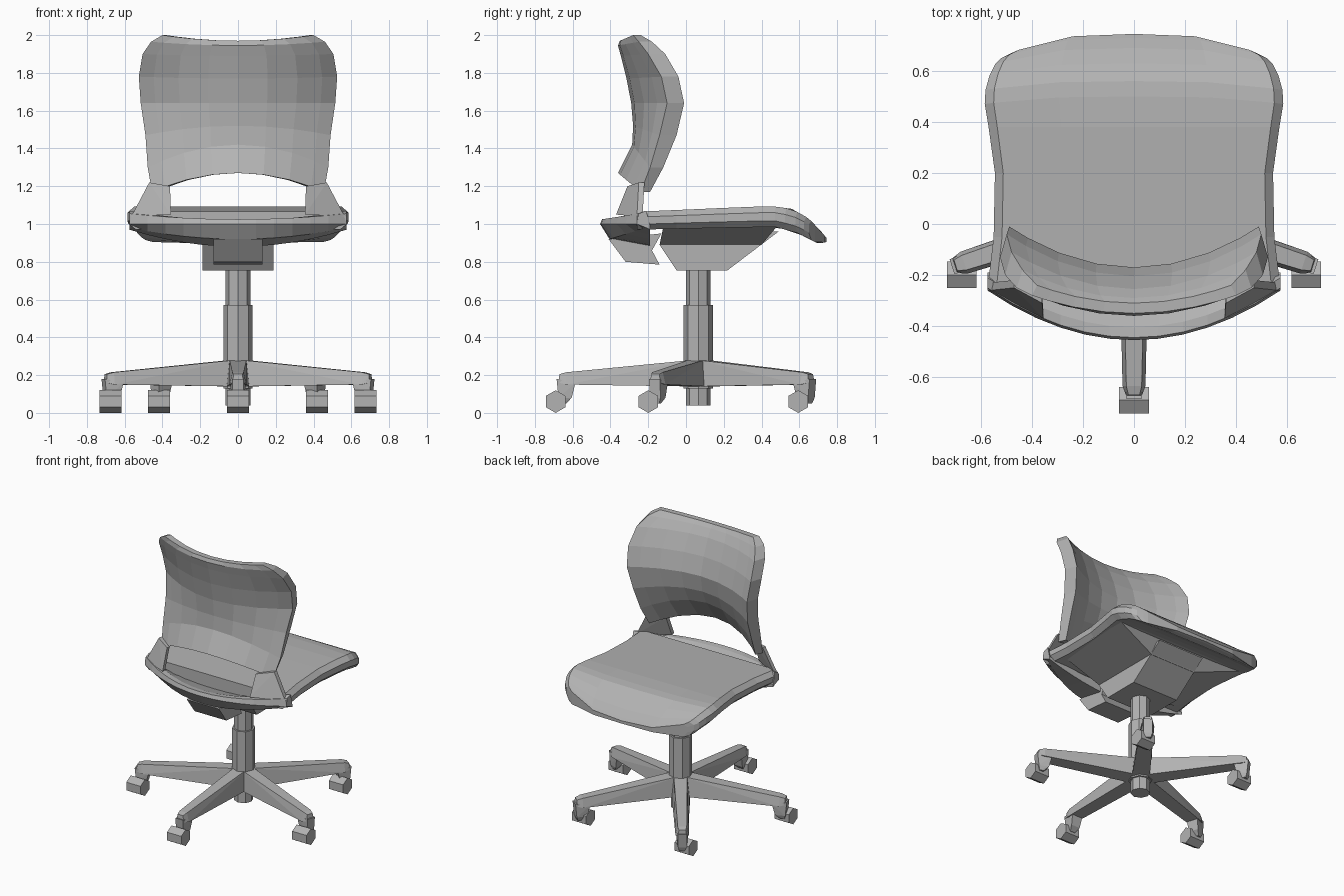
import bpy
import bmesh
from math import sin, cos, radians
from mathutils import Vector

if "Cube" in bpy.data.objects:
    bpy.data.objects.remove(bpy.data.objects["Cube"], do_unlink=True)

GREY = (0.45, 0.45, 0.45, 1.0)
grey = bpy.data.materials.new("plain grey")
grey.use_nodes = True
grey.diffuse_color = GREY
grey.node_tree.nodes["Principled BSDF"].inputs["Base Color"].default_value = GREY

AXIS_Y = 0.065  # centre of the column


def finish(bm, name):
    bmesh.ops.recalc_face_normals(bm, faces=bm.faces)
    mesh = bpy.data.meshes.new(name)
    bm.to_mesh(mesh)
    bm.free()
    mesh.materials.append(grey)
    obj = bpy.data.objects.new(name, mesh)
    bpy.context.collection.objects.link(obj)
    return obj


def loft(name, rings):
    """Skin closed rings of equal, even length and close both ends with strips."""
    bm = bmesh.new()
    loops = [[bm.verts.new(p) for p in ring] for ring in rings]
    n = len(loops[0])
    for a, b in zip(loops, loops[1:]):
        for i in range(n):
            j = (i + 1) % n
            bm.faces.new((a[i], a[j], b[j], b[i]))
    for end in (loops[0], loops[-1]):
        for i in range(n // 2 - 1):
            bm.faces.new((end[i], end[i + 1], end[n - 2 - i], end[n - 1 - i]))
    return finish(bm, name)


def hull(name, points):
    bm = bmesh.new()
    for p in points:
        bm.verts.new(p)
    bmesh.ops.convex_hull(bm, input=bm.verts[:])
    return finish(bm, name)


def prism(name, profile, half, cx=0.0):
    """Extrude a y-z profile along x."""
    bm = bmesh.new()
    sides = [[bm.verts.new((cx + d, y, z)) for y, z in profile] for d in (-half, half)]
    for side in sides:
        bm.faces.new(side)
    for i in range(len(profile)):
        j = (i + 1) % len(profile)
        bm.faces.new((sides[0][i], sides[0][j], sides[1][j], sides[1][i]))
    return finish(bm, name)


def cylinder(name, radius, low, high, sides=8):
    bm = bmesh.new()
    bmesh.ops.create_cone(bm, cap_ends=True, segments=sides, radius1=radius,
                          radius2=radius, depth=high - low)
    bmesh.ops.translate(bm, verts=bm.verts, vec=(0, AXIS_Y, (low + high) / 2))
    return finish(bm, name)


def interp(table, v):
    """Piecewise linear lookup in (key, value) pairs."""
    for (a, p), (b, q) in zip(table, table[1:]):
        if v <= b:
            return p + (q - p) * max(0, v - a) / (b - a)
    return table[-1][1]


# Column
cylinder("hub", 0.065, 0.04, 0.30)
cylinder("column_sleeve", 0.078, 0.13, 0.57)
cylinder("column_rod", 0.066, 0.55, 0.78)

# Five legs with forks and casters
for k in range(5):
    ang = radians(-90 + 72 * k)
    out = Vector((cos(ang), sin(ang), 0))
    side = Vector((-sin(ang), cos(ang), 0))

    def around(r, half, z):
        return [Vector((0, AXIS_Y, z)) + out * r + side * d for d in (-half, half)]

    hull(f"leg_{k + 1}",
         around(0.03, 0.06, 0.14) + around(0.03, 0.045, 0.28)
         + around(0.70, 0.045, 0.15) + around(0.70, 0.03, 0.215)
         + around(0.74, 0.03, 0.16) + around(0.735, 0.022, 0.205))
    hull(f"fork_{k + 1}",
         around(0.65, 0.042, 0.16) + around(0.75, 0.03, 0.18)
         + around(0.67, 0.035, 0.08) + around(0.74, 0.03, 0.08)
         + around(0.70, 0.02, 0.05) + around(0.73, 0.02, 0.05))
    wheel = out * 0.71 + Vector((0, AXIS_Y - 0.045, 0.06))
    hexagon = [(wheel.y + 0.06 * sin(radians(60 * i)), 0.06 + 0.06 * cos(radians(60 * i)))
               for i in range(6)]
    prism(f"caster_{k + 1}", hexagon, 0.058, wheel.x)

# Seat cushion with a drooping front lip
SEAT_TOP = [(-0.26, 1.065), (0.2, 1.085), (0.45, 1.095), (0.56, 1.08),
            (0.65, 1.03), (0.72, 0.955), (0.745, 0.925)]
SEAT_LOW = [(-0.26, 0.97), (0.2, 0.98), (0.47, 0.985), (0.6, 0.95),
            (0.7, 0.895), (0.745, 0.905)]
# y, half width, corner sweep
SEAT_ROWS = [(-0.26, 0.575, 0), (-0.05, 0.55, 0), (0.2, 0.545, 0), (0.38, 0.57, 0),
             (0.5, 0.585, 0.03), (0.56, 0.582, 0.035), (0.63, 0.567, 0.05),
             (0.69, 0.545, 0.065), (0.73, 0.52, 0.08), (0.745, 0.48, 0.075)]
half_section = [(-1, 0.7), (-0.94, 1), (-0.5, 1), (0, 1), (0.5, 1), (0.94, 1), (1, 0.7)]
section = half_section + [(s, 1 - h) for s, h in reversed(half_section)]
rings = []
for y, width, sweep in SEAT_ROWS:
    ring = []
    for s, h in section:
        yy = y - sweep * abs(s) ** 3
        low, top = interp(SEAT_LOW, yy), interp(SEAT_TOP, yy)
        ring.append((s * width, yy, low + (top - low) * h))
    rings.append(ring)
loft("seat", rings)

# Tray and mechanism below the seat
hull("seat_tray",
     [(sx * x, y, z) for sx in (-1, 1) for x, y, z in
      ((0.52, -0.12, 0.985), (0.52, 0.48, 0.985), (0.18, -0.14, 0.89), (0.18, 0.40, 0.89))])
prism("mechanism", [(-0.12, 0.97), (-0.14, 0.89), (-0.05, 0.755), (0.22, 0.755),
                    (0.49, 0.96)], 0.187)
prism("rear_mechanism", [(-0.41, 0.92), (-0.32, 0.80), (-0.14, 0.785), (-0.18, 0.86),
                         (-0.13, 0.95)], 0.13)

# Curved bracket behind the seat
rings = []
for i in range(-6, 7):
    f = (i / 6) ** 2
    x, y = 0.575 * i / 6, -0.455 + 0.195 * f
    rings.append([(x, y + 0.05, 1.02 + 0.05 * f), (x, y + 0.01, 1.025 + 0.03 * f),
                  (x, y, 1.0), (x, y + 0.05, 0.92 + 0.06 * f),
                  (x, -0.19, 0.88 + 0.09 * f), (x, -0.19, 0.95 + 0.04 * f)])
loft("back_bracket", rings)

# Uprights joining the bracket to the backrest
for name, sx in (("left_upright", 1), ("right_upright", -1)):
    inner = ((0.36, -0.31, 1.20), (0.47, -0.25, 1.22), (0.355, -0.37, 1.05), (0.565, -0.26, 1.04))
    hull(name, [(sx * x, y + d, z) for x, y, z in inner for d in (0, 0.03)])

# Backrest shell: edge z, centre z, half width, centre y, edge y, centre and edge thickness
BACK_ROWS = [(1.17, 1.27, 0.455, -0.36, -0.24, 0.02, 0.05),
             (1.30, 1.42, 0.478, -0.285, -0.19, 0.05, 0.07),
             (1.47, 1.52, 0.49, -0.28, -0.14, 0.09, 0.09),
             (1.64, 1.64, 0.515, -0.29, -0.10, 0.12, 0.09),
             (1.78, 1.77, 0.525, -0.315, -0.13, 0.11, 0.09),
             (1.90, 1.89, 0.505, -0.345, -0.20, 0.09, 0.09),
             (1.965, 1.945, 0.46, -0.36, -0.25, 0.07, 0.07),
             (2.0, 1.97, 0.40, -0.35, -0.28, 0.04, 0.04)]
steps = [-1, -0.85, -0.6, -0.3, 0, 0.3, 0.6, 0.85, 1]
rings = []
for ze, zc, width, yc, ye, tc, te in BACK_ROWS:
    back, front = [], []
    for s in steps:
        q = s * s
        y, z, t = yc + (ye - yc) * q, zc + (ze - zc) * q, tc + (te - tc) * q
        back.append((s * width, y, z))
        front.append((s * width * 0.95, y + t, z))
    rings.append(back + front[::-1])
loft("backrest", rings)
